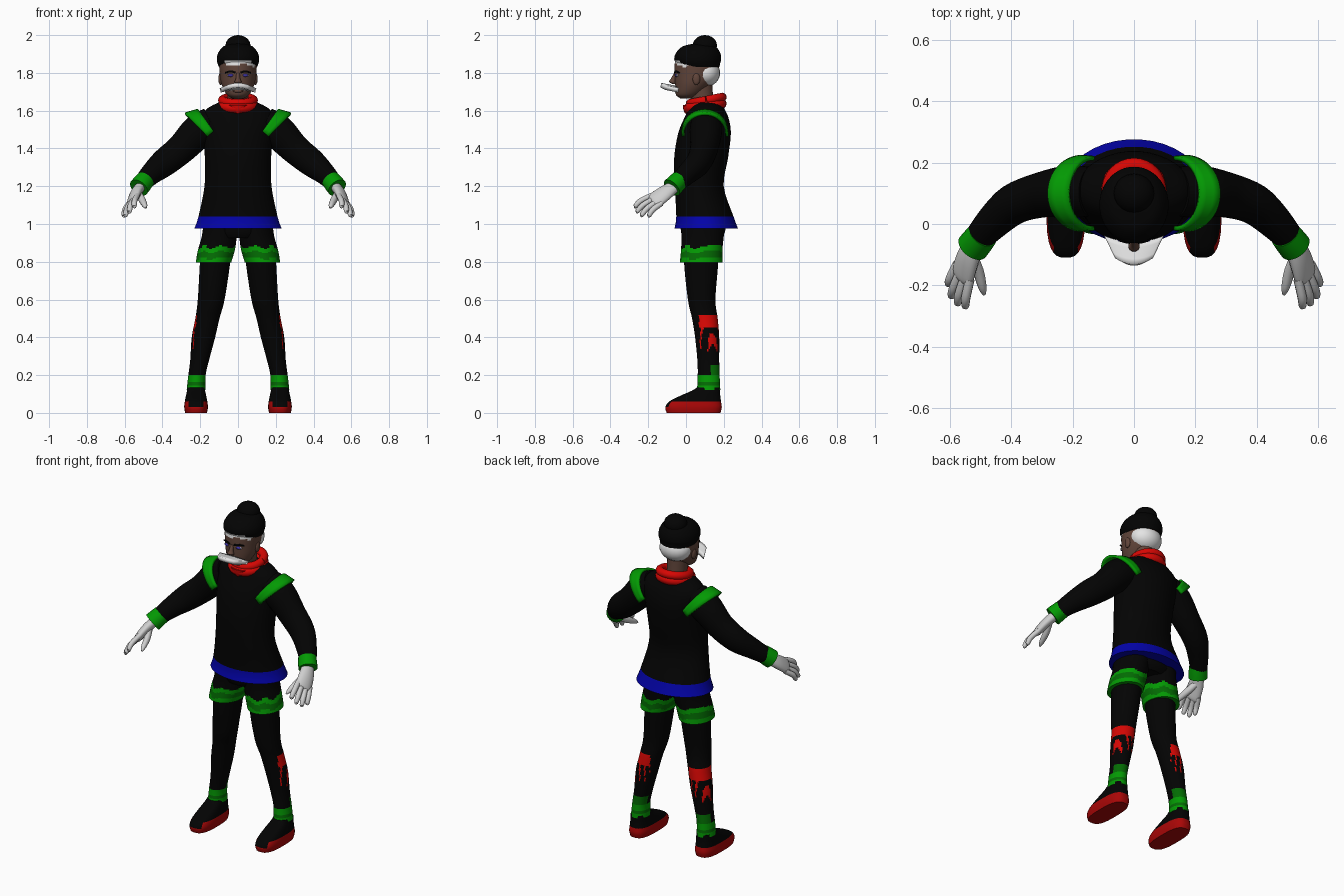
import bpy, bmesh
from math import sin, cos, pi, radians, copysign
from mathutils import Vector, Matrix

cube = bpy.data.objects.get("Cube")
if cube:
    bpy.data.objects.remove(cube)


def material(name, rgb):
    m = bpy.data.materials.new(name)
    m.use_nodes = True
    m.diffuse_color = (*rgb, 1)
    m.node_tree.nodes["Principled BSDF"].inputs["Base Color"].default_value = (*rgb, 1)
    return m


BLACK = material("black cloth", (.001, .001, .001))
GREEN = material("bright green", (.001, .32, .001))
DARK_GREEN = material("dark green", (.001, .15, .001))
RED = material("red", (.68, .002, .001))
SOLE_RED = material("sole red", (.4, .002, .002))
BLUE = material("blue", (.001, .001, .4))
WHITE = material("white hair", (.78, .78, .78))
GREY = material("pale glove", (.62, .62, .62))
SKIN = material("brown skin", (.12, .06, .043))
EYE = material("violet eye", (.05, .035, .38))


def finish(name, bm, mats, rule=None, mirror=False, thick=0):
    """Turn a bmesh into a coloured, smooth object."""
    bmesh.ops.recalc_face_normals(bm, faces=bm.faces)
    if rule:
        for f in bm.faces:
            f.material_index = rule(f.calc_center_median())
    me = bpy.data.meshes.new(name)
    bm.to_mesh(me)
    bm.free()
    for m in mats:
        me.materials.append(m)
    ob = bpy.data.objects.new(name, me)
    bpy.context.collection.objects.link(ob)
    bpy.ops.object.select_all(action='DESELECT')
    ob.select_set(True)
    bpy.context.view_layer.objects.active = ob
    bpy.ops.object.shade_smooth_by_angle(angle=radians(45))
    if thick:
        ob.modifiers.new("thickness", 'SOLIDIFY').thickness = thick
    if mirror:
        ob.modifiers.new("other side", 'MIRROR')
    return ob


def spline(keys, k):
    """Catmull-Rom samples through keys of (x, y, z, rx, ry)."""
    out = []
    for i in range(len(keys) - 1):
        quad = [keys[max(i - 1, 0)], keys[i], keys[i + 1], keys[min(i + 2, len(keys) - 1)]]
        for j in range(k):
            t = j / k
            out.append([.5 * (2 * b + (c - a) * t + (2 * a - 5 * b + 4 * c - d) * t * t
                              + (3 * b - a - 3 * c + d) * t ** 3) for a, b, c, d in zip(*quad)])
    return out + [list(keys[-1])]


def tube(bm, keys, side=None, sides=24, k=4, power=1):
    """Loft ellipses along keys: level rings, or square to the path if side is given."""
    pts = spline(keys, k)
    pos = [Vector(p[:3]) for p in pts]
    rings = []
    for i, p in enumerate(pts):
        u, v = Vector((1, 0, 0)), Vector((0, 1, 0))
        if side:
            t = (pos[min(i + 1, len(pos) - 1)] - pos[max(i - 1, 0)]).normalized()
            u = Vector(side)
            u = (u - t * u.dot(t)).normalized()
            v = t.cross(u)
        ring = []
        for j in range(sides):
            a = 2 * pi * (j + .5) / sides
            c, s = [copysign(abs(q) ** power, q) for q in (cos(a), sin(a))]
            ring.append(bm.verts.new(pos[i] + u * p[3] * c + v * p[4] * s))
        rings.append(ring)
    for a, b in zip(rings, rings[1:]):
        for j in range(sides):
            n = (j + 1) % sides
            bm.faces.new((a[j], a[n], b[n], b[j]))
    bm.faces.new(rings[0])
    bm.faces.new(rings[-1])


def part(name, keys, mats, rule=None, mirror=False, **kw):
    bm = bmesh.new()
    tube(bm, keys, **kw)
    return finish(name, bm, mats, rule, mirror)


def ball(name, at, size, mat, mirror=False):
    bm = bmesh.new()
    bmesh.ops.create_uvsphere(bm, u_segments=20, v_segments=12, radius=1,
                              matrix=Matrix.Translation(at) @ Matrix.Diagonal((*size, 1)))
    return finish(name, bm, [mat], None, mirror)


def sheet(name, point, nu, nv, mats, mirror, thick):
    """Grid surface from point(u, v), with u and v in 0..1."""
    bm = bmesh.new()
    g = [[bm.verts.new(point(i / nu, j / nv)) for j in range(nv + 1)] for i in range(nu + 1)]
    for i in range(nu):
        for j in range(nv):
            bm.faces.new((g[i][j], g[i + 1][j], g[i + 1][j + 1], g[i][j + 1]))
    return finish(name, bm, mats, None, mirror, thick)


# Tunic with blue hem
part("tunic", [(0, .107, .975, .232, .169), (0, .1, 1.04, .21, .152), (0, .07, 1.2, .178, .13),
               (0, .08, 1.35, .176, .143), (0, .098, 1.48, .188, .14), (0, .108, 1.56, .195, .118),
               (0, .108, 1.61, .165, .095), (0, .105, 1.645, .1, .08)],
     [BLACK, BLUE], lambda c: int(c.z < 1.04), sides=36)

# Sleeves and cuffs
part("sleeves", [(.14, .105, 1.53, .08, .09), (.21, .105, 1.49, .086, .092), (.3, .095, 1.398, .074, .08),
                 (.39, .065, 1.325, .066, .074), (.46, .005, 1.265, .056, .058), (.518, -.06, 1.205, .044, .044)],
     [BLACK], side=(0, 1, 0), mirror=True)
part("cuffs", [(.492, -.034, 1.233, .05, .051), (.508, -.054, 1.213, .052, .053), (.525, -.075, 1.192, .053, .054)],
     [GREEN], side=(0, 1, 0), mirror=True)


# Flared shoulder caps
def cap_point(u, v):
    a = (u - .5) * pi * 1.05
    inner = Vector((.135 + .078 * cos(a), .1 + .122 * sin(a), 1.5 + .11 * cos(a)))
    outer = Vector((.17 + .112 * cos(a), .1 + .125 * sin(a), 1.472 + .118 * cos(a)))
    return inner.lerp(outer, v)


sheet("shoulder_caps", cap_point, 20, 3, [GREEN], True, .015)

# Hands: palm, fingers and thumb
bm = bmesh.new()
across = Vector((.5, .6, -.5)).normalized()
tube(bm, [(.515, -.06, 1.2, .034, .028), (.54, -.11, 1.165, .046, .027), (.557, -.165, 1.125, .05, .022),
          (.56, -.18, 1.114, .04, .013)], side=across, sides=16)
tips = [(.55, -.274, 1.09), (.576, -.264, 1.062), (.597, -.24, 1.042), (.606, -.2, 1.04)]
for i, tip in enumerate(tips):
    a = Vector((.555, -.155, 1.13)) + across * (i - 1.5) * .026
    b = Vector(tip)
    m = a.lerp(b, .6) + Vector((.004, -.004, .008))
    e = a.lerp(b, .94)
    tube(bm, [(*a, .015, .015), (*m, .0155, .015), (*e, .012, .012), (*b, .004, .004)], side=across, sides=10)
tube(bm, [(.53, -.095, 1.165, .02, .018), (.508, -.15, 1.128, .02, .018), (.494, -.205, 1.1, .014, .014),
          (.488, -.23, 1.085, .005, .005)], side=across, sides=10)
finish("hands", bm, [GREY], None, True)

# Shorts with striped, wavy green hems
part("shorts_seat", [(0, .085, .925, .13, .1), (0, .09, .96, .18, .118), (0, .09, 1.03, .18, .12)], [BLACK])


def hem_colour(c):
    z = c.z + .008 * sin(c.x * 60 + c.y * 40)
    return 0 if z > .878 else 2 if .818 < z < .85 else 1


part("shorts_legs", [(.095, .09, 1, .088, .118), (.1, .088, .93, .093, .112), (.115, .083, .86, .098, .11),
                     (.13, .08, .795, .094, .113)], [BLACK, GREEN, DARK_GREEN], hem_colour, True, sides=36, k=10)


# Leggings with red calf patches and green socks
def leg_colour(c):
    if c.z < (.255 if c.y > .13 else .2):
        return 2 if c.z > .2 or .15 < c.z < .168 else 1
    drip = .455 - .13 * max(0, sin(c.x * 190 + c.y * 90)) ** 2
    return 3 if c.y > .29 - c.x and drip < c.z < .52 else 0


part("legs", [(.11, .08, .93, .08, .09), (.122, .08, .79, .08, .09), (.142, .083, .6, .071, .073),
              (.162, .1, .5, .064, .068), (.183, .112, .4, .062, .064), (.203, .118, .28, .05, .058),
              (.217, .12, .2, .046, .058), (.222, .12, .12, .05, .062)],
     [BLACK, GREEN, DARK_GREEN, RED], leg_colour, True, sides=48, k=10)


# Shoes with red soles, lower at the toe cap
def shoe_colour(c):
    toe = c.y < -.06 and abs(c.x - .222) < .04
    return int(c.z < (.03 if toe else .062))


part("shoes", [(.222, .04, 0, .058, .143), (.222, .04, .03, .063, .15), (.222, .048, .06, .06, .138),
               (.222, .075, .09, .054, .107), (.222, .106, .118, .048, .074), (.222, .118, .135, .045, .06)],
     [BLACK, SOLE_RED], shoe_colour, True, sides=28, power=.7)

# Neck, head and ears
part("neck", [(0, .09, 1.6, .06, .065), (0, .085, 1.66, .056, .06), (0, .07, 1.74, .06, .07)], [SKIN])


def head_colour(c):
    return int(c.y < .05 and c.z > 1.84 + .007 * sin(c.x * 60))


part("head", [(0, 0, 1.665, .03, .03), (0, .012, 1.685, .06, .066), (0, .035, 1.73, .084, .092),
              (0, .052, 1.78, .095, .112), (0, .058, 1.85, .1, .118), (0, .06, 1.9, .09, .105)],
     [SKIN, WHITE], head_colour, sides=32, k=6)
ball("ears", (.092, .055, 1.768), (.012, .02, .032), SKIN, True)
part("nose", [(0, -.055, 1.8, .009, .008), (0, -.066, 1.77, .012, .014), (0, -.072, 1.753, .019, .018),
              (0, -.062, 1.742, .014, .012)], [SKIN], sides=14)
ball("lips", (0, -.05, 1.703), (.026, .012, .008), SKIN)

# Eyes and brows
ball("eye_whites", (.038, -.046, 1.787), (.021, .009, .007), WHITE, True)
ball("irises", (.038, -.051, 1.787), (.016, .008, .008), EYE, True)
part("brows", [(.014, -.061, 1.801, .004, .005), (.04, -.055, 1.808, .004, .006), (.068, -.036, 1.801, .004, .004)],
     [BLACK], side=(0, 1, 0), sides=8, mirror=True)


# Moustache jutting forward
def moustache_point(u, v):
    a = 2 * u - 1
    return Vector((a * (.097 - .035 * v), -.058 + .02 * a * a - .073 * v, 1.733 + .014 * v - .014 * a * a))


sheet("moustache", moustache_point, 20, 4, [WHITE], False, .024)

# Hair: dark cap, bun and white nape
part("hair_cap", [(0, .07, 1.83, .1, .108), (0, .064, 1.85, .109, .117), (0, .062, 1.872, .113, .125),
                  (0, .064, 1.905, .106, .118), (0, .07, 1.94, .078, .088), (0, .08, 1.955, .03, .04)],
     [BLACK, WHITE], lambda c: int(c.z < 1.866 and c.y < -.025), sides=32)
ball("hair_bun", (0, .1, 1.945), (.066, .064, .055), BLACK)
ball("nape_hair", (0, .1, 1.8), (.095, .081, .075), WHITE)

# Wrapped scarf: two tilted folds
for name, y, z, size, tilt, fat in (("scarf_upper_fold", .107, 1.655, .082, 11, .024),
                                    ("scarf_lower_fold", .1, 1.625, .084, 8, .028)):
    bm = bmesh.new()
    tube(bm, [(size * cos(a), size * 1.05 * sin(a), 0, fat, fat) for a in [2 * pi * i / 16 for i in range(17)]],
         side=(0, 0, 1), sides=10, k=2)
    bm.transform(Matrix.Translation((0, y, z)) @ Matrix.Rotation(radians(tilt), 4, 'X'))
    finish(name, bm, [RED])
part("scarf_point", [(0, .005, 1.63, .05, .022), (0, .004, 1.605, .03, .018), (0, .002, 1.585, .006, .008)],
     [RED], sides=12)
